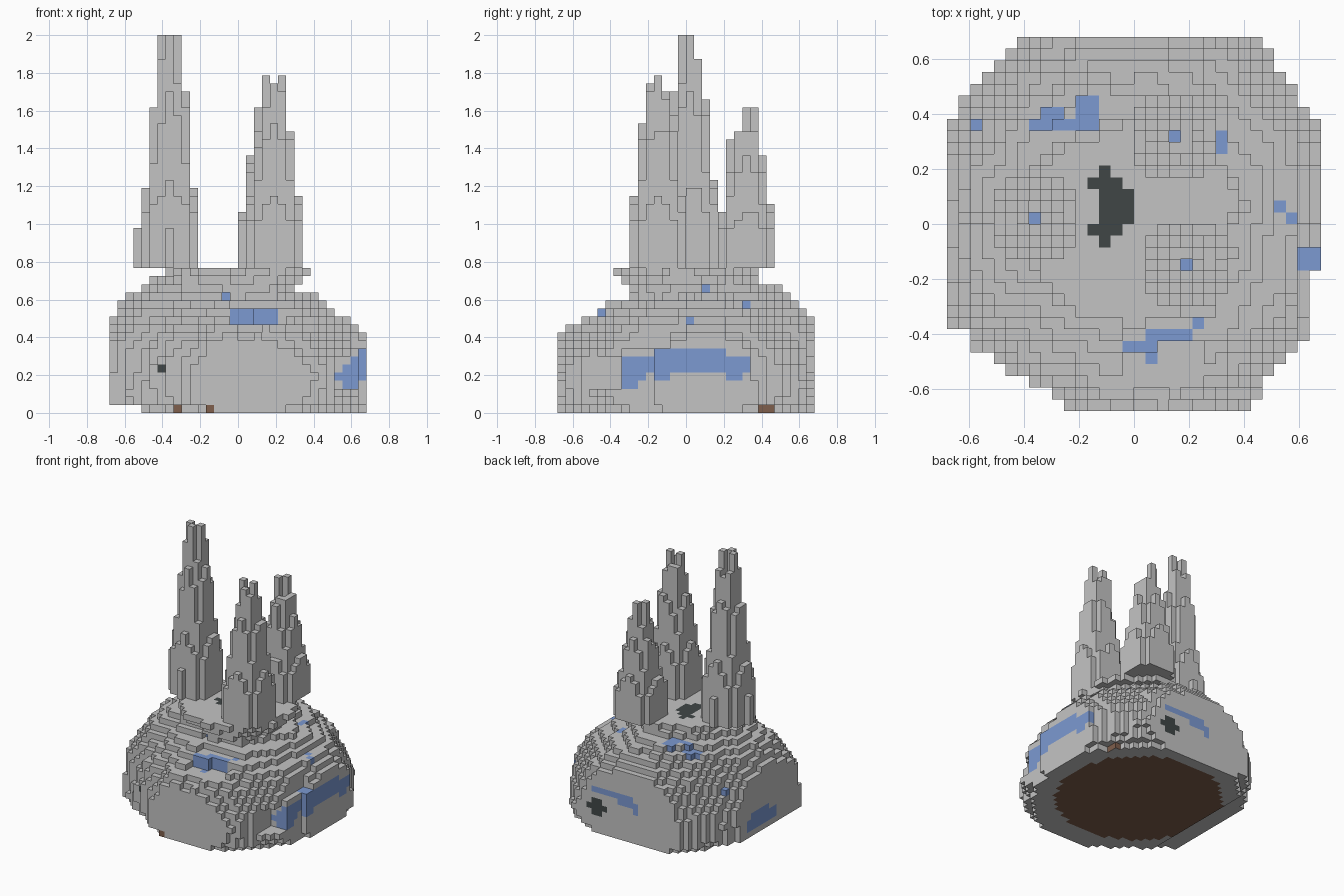
import bpy, bmesh, math, random
from mathutils import Vector, noise

if "Cube" in bpy.data.objects:
    bpy.data.objects.remove(bpy.data.objects["Cube"], do_unlink=True)

random.seed(4)
UNIT = 2 / 47          # block edge length
HALF = 16              # half the grid width in blocks
MOUND_LAYERS = 18


def make_material(name, rgb):
    mat = bpy.data.materials.new(name)
    mat.use_nodes = True
    color = (*rgb, 1)
    mat.diffuse_color = color
    mat.node_tree.nodes["Principled BSDF"].inputs["Base Color"].default_value = color
    return mat


materials = [
    make_material("stone grey", (.55, .55, .55)),
    make_material("water blue", (.2, .32, .64)),
    make_material("coal dark", (.051, .061, .061)),
    make_material("earth brown", (.21, .113, .072)),
]
STONE, WATER, COAL, EARTH = range(4)

# Coloured patches as boxes: x range, y range, z range
UPPER = (.4, .8)
FRONT_BAND = (.42, .62)
SIDE = (.6, .7)
WATER_PATCHES = [
    ((-.38, -.12), (.34, .385), UPPER),
    ((-.34, -.25), (.38, .43), UPPER),
    ((-.21, -.13), (.34, .47), UPPER),
    ((-.6, -.55), (.34, .39), UPPER),
    ((.29, .34), (.25, .34), UPPER),
    ((.51, .55), (.04, .09), UPPER),
    ((.55, .6), (0, .05), UPPER),
    # front spill
    ((-.05, .04), (-.47, -.42), FRONT_BAND),
    ((.04, .09), (-.51, -.38), FRONT_BAND),
    ((.04, .21), (-.43, -.38), FRONT_BAND),
    ((.21, .26), (-.39, -.34), FRONT_BAND),
    ((-.09, -.04), (-.5, -.2), (.59, .64)),
    ((.2, .45), (.08, .13), (.64, .68)),
    # right side streak
    ((.54, .62), (-.34, -.25), (.13, .25)),
    ((.5, .62), (-.34, -.25), (.17, .21)),
    ((.59, .7), (-.34, -.21), (.17, .3)),
    (SIDE, (-.3, -.25), (.13, .18)),
    (SIDE, (-.22, -.12), (.2, .29)),
    (SIDE, (-.17, -.08), (.17, .34)),
    (SIDE, (-.09, .2), (.22, .33)),
    (SIDE, (.2, .34), (.21, .29)),
    (SIDE, (.21, .3), (.17, .22)),
    # back streak
    ((.09, .31), SIDE, (.28, .35)),
    ((-.04, .1), SIDE, (.25, .32)),
    ((-.1, -.03), SIDE, (.2, .28)),
    # left side pool
    ((-.7, -.6), (-.1, .27), (.09, .17)),
    ((-.7, -.6), (0, .2), (.17, .21)),
]
TOP = (.7, .77)
COAL_PATCHES = [
    ((-.13, 0), (0, .13), TOP),
    ((-.13, -.04), (-.04, .18), TOP),
    ((-.13, -.08), (-.08, .22), TOP),
    ((-.17, -.08), (-.04, 0), TOP),
    ((-.17, -.08), (.13, .18), TOP),
    ((-.43, -.38), (-.7, 0), (.21, .26)),
    ((.17, .34), SIDE, (.17, .22)),
    ((.21, .3), SIDE, (.12, .26)),
]
EARTH_PATCHES = [
    ((-.35, -.3), (-.7, -.3), (0, .04)),
    ((-.17, -.12), (-.7, -.3), (0, .04)),
    ((.3, .7), (.38, .47), (0, .04)),
]
# Hollows cut out of the mound next to the water
HOLLOWS = [
    ((.09, .26), (-.7, -.43), (.47, .7)),
    ((-.05, .09), (-.7, -.47), (.47, .7)),
    ((-.05, .26), (-.43, -.34), (.56, .7)),
    ((.5, .7), (-.7, -.34), (.13, .3)),
    ((.6, .7), (-.34, -.09), (.34, .7)),
    ((.64, .7), (-.7, -.17), (.04, .7)),
]


def center(cell):
    i, j, k = cell
    return Vector((i - HALF + .5, j - HALF + .5, k + .5)) * UNIT


def inside(p, patches):
    return any(all(lo <= c <= hi for c, (lo, hi) in zip(p, box)) for box in patches)


def mound_color(cell, direction):
    p = center(cell)
    if cell[2] == 0 and direction[2] < 0:
        return EARTH if math.hypot(p.x, p.y - .05) < .56 else STONE
    for index, patches in ((EARTH, EARTH_PATCHES), (COAL, COAL_PATCHES), (WATER, WATER_PATCHES)):
        if inside(p, patches):
            return index
    return STONE


DIRECTIONS = [(1, 0, 0), (-1, 0, 0), (0, 1, 0), (0, -1, 0), (0, 0, 1), (0, 0, -1)]


def build_blocks(name, cells, color_rule):
    """Skin a set of grid cells with their exposed faces."""
    bm = bmesh.new()
    corners = {}

    def corner(key):
        if key not in corners:
            x, y, z = key
            corners[key] = bm.verts.new(((x - HALF) * UNIT, (y - HALF) * UNIT, z * UNIT))
        return corners[key]

    for cell in sorted(cells):
        for d in DIRECTIONS:
            if tuple(a + b for a, b in zip(cell, d)) in cells:
                continue
            axis = next(n for n in range(3) if d[n])
            u, v = (axis + 1) % 3, (axis + 2) % 3
            loop = [(0, 0), (1, 0), (1, 1), (0, 1)]
            if d[axis] < 0:
                loop.reverse()
            verts = []
            for a, b in loop:
                key = list(cell)
                key[axis] += d[axis] > 0
                key[u] += a
                key[v] += b
                verts.append(corner(tuple(key)))
            bm.faces.new(verts).material_index = color_rule(cell, d)
    mesh = bpy.data.meshes.new(name)
    bm.to_mesh(mesh)
    bm.free()
    for mat in materials:
        mesh.materials.append(mat)
    obj = bpy.data.objects.new(name, mesh)
    bpy.context.collection.objects.link(obj)


# Mound: dome uneven in outline and height, cut flat by the grid limits
OUTLINE = [.76, .78, .76, .81, .79, .81, .755, .77,
           .79, .79, .69, .70, .78, .78, .745, .74]
RISE = [.52, .54, .62, .64, .67, .56, .47, .5]


def around(values, p):
    """Blend a list of values spread evenly around the z axis."""
    t = math.atan2(p.y, p.x) / math.tau % 1 * len(values)
    n = int(t) % len(values)
    return values[n] + (values[(n + 1) % len(values)] - values[n]) * (t % 1)


def in_mound(cell):
    p = center(cell)
    ragged = noise.noise(p * 7)
    reach = p.xy.length
    # overhanging plateau that carries the spires
    if cell[2] >= 14 and reach < .28 + .03 * (cell[2] - 14) + .04 * ragged:
        return True
    if inside(p, HOLLOWS):
        return False
    radius, rise = around(OUTLINE, p), around(RISE, p)
    if cell[2] == 0:
        if p.x < -.51:
            return False
        radius *= .95
    return (reach / radius) ** 2 + ((p.z - .16) / rise) ** 2 < 1 + .08 * ragged


grid = range(2 * HALF)
mound = {(i, j, k) for i in grid for j in grid for k in range(MOUND_LAYERS) if in_mound((i, j, k))}
build_blocks("rock_mound", mound, mound_color)

# Spires: clustered columns falling away from a sunken water core
FALLOFF = [1, .98, .76, .39, .19, .1]


def build_spire(name, ci, cj, layers, radius):
    cells = set()
    for i in range(ci - 4, ci + 4):
        for j in range(cj - 4, cj + 5):
            dist = math.hypot(i - ci, j - cj)
            if dist > radius:
                continue
            n = int(dist)
            share = FALLOFF[n] + (FALLOFF[n + 1] - FALLOFF[n]) * (dist - n)
            height = round(layers * min(1, share * random.uniform(.87, 1.04)))
            if (i, j) == (ci, cj):
                height = layers - 6
            elif (i, j) == (ci - 1, cj):
                height = layers
            cells |= {(i, j, MOUND_LAYERS + k) for k in range(max(height, 1))}
    build_blocks(name, cells,
                 lambda cell, d: WATER if cell[:2] == (ci, cj) and d[2] > 0 else STONE)


build_spire("tall_spire", 7, 16, 29, 4.1)
build_spire("front_spire", 20, 12, 24, 3.7)
build_spire("back_spire", 19, 23, 20, 3.7)
